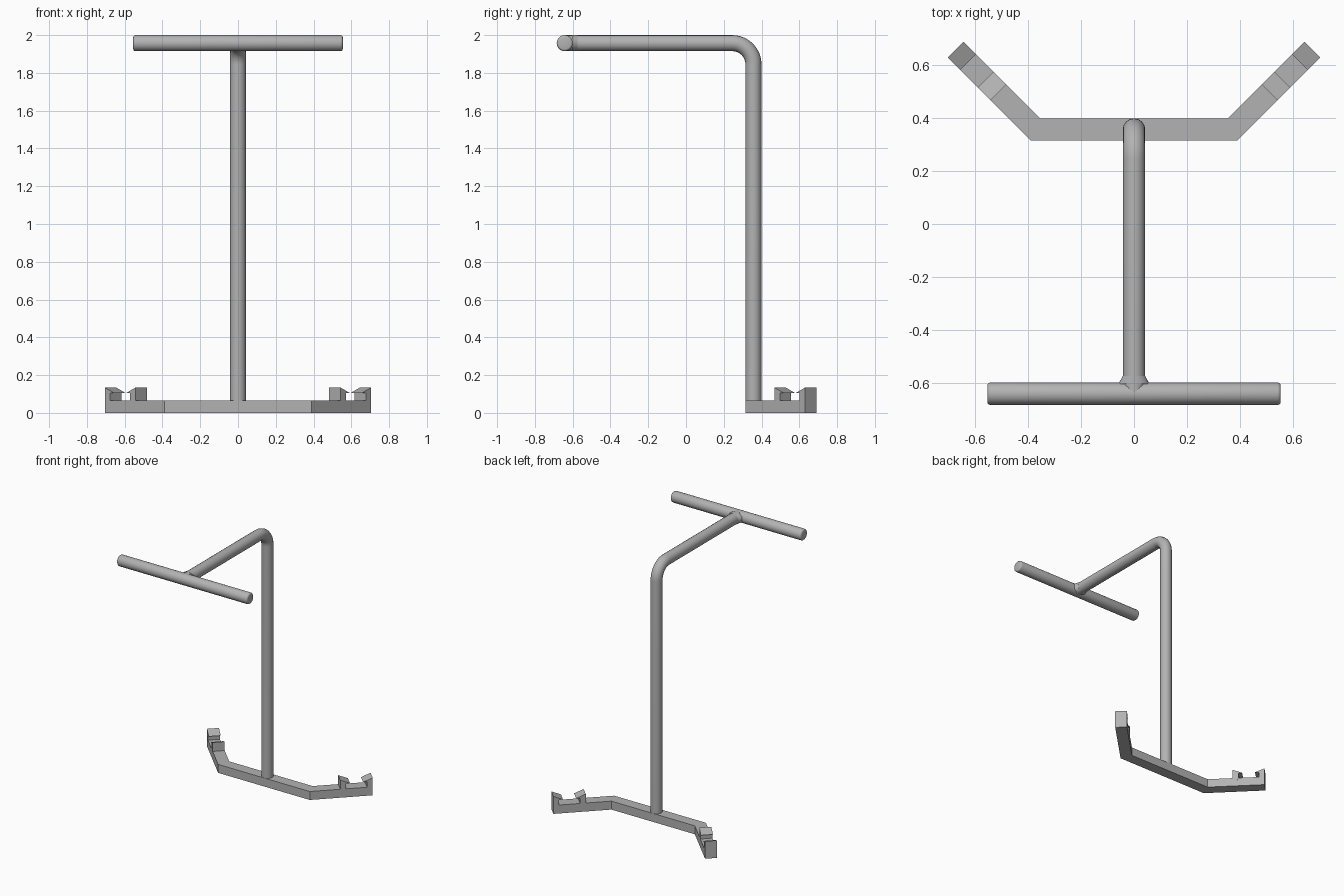
import bpy
import bmesh
import math
from mathutils import Matrix, Vector

if "Cube" in bpy.data.objects:
    bpy.data.objects.remove(bpy.data.objects["Cube"], do_unlink=True)

RADIUS = 0.0425       # tube radius
WIDTH = 0.085         # base bar width
BAR_TOP = 0.065
POLE_Y = 0.357
TOP_Z = 2 - RADIUS
HANDLE_Y = -0.642
COLOUR = (0.45, 0.45, 0.45, 1)

grey = bpy.data.materials.new("plain grey")
grey.use_nodes = True
grey.diffuse_color = COLOUR
grey.node_tree.nodes["Principled BSDF"].inputs["Base Color"].default_value = COLOUR


def add_object(name, bm):
    bmesh.ops.recalc_face_normals(bm, faces=bm.faces)
    mesh = bpy.data.meshes.new(name)
    bm.to_mesh(mesh)
    bm.free()
    mesh.materials.append(grey)
    obj = bpy.data.objects.new(name, mesh)
    bpy.context.collection.objects.link(obj)
    return obj


def prism(name, outline, direction):
    """Extrude a flat outline along a direction."""
    bm = bmesh.new()
    face = bm.faces.new([bm.verts.new(p) for p in outline])
    ext = bmesh.ops.extrude_face_region(bm, geom=[face], use_keep_orig=True)
    moved = [g for g in ext["geom"] if isinstance(g, bmesh.types.BMVert)]
    bmesh.ops.translate(bm, verts=moved, vec=direction)
    return add_object(name, bm)


def smooth(obj):
    bpy.ops.object.select_all(action="DESELECT")
    obj.select_set(True)
    bpy.context.view_layer.objects.active = obj
    bpy.ops.object.shade_smooth_by_angle(angle=math.radians(35))


# Base bar with two arms swept back at 45 degrees
half = [(0.39, 0.315), (0.705, 0.63), (0.645, 0.69), (0.355, 0.40)]
footprint = half + [(-x, y) for x, y in reversed(half)]
prism("base_bar", [(x, y, 0) for x, y in footprint], Vector((0, 0, BAR_TOP)))

# Hooked clip teeth: profile as (distance from arm end, height)
end_tooth = [(0, 0.05), (0, 0.134), (0.068, 0.106), (0.04, 0.104), (0.04, 0.05)]
inner_tooth = [(0.229 - s, z) for s, z in end_tooth]
for side, label in ((1, "left"), (-1, "right")):
    along = Vector((-side, -1, 0)).normalized()
    across = Vector((-side, 1, 0)).normalized()
    corner = Vector((side * 0.705, 0.63, 0))
    for part, profile in (("end_tooth", end_tooth), ("inner_tooth", inner_tooth)):
        prism(f"{label}_{part}",
              [corner + along * s + Vector((0, 0, z)) for s, z in profile],
              across * WIDTH)

# Bent pole swept along a path with a rounded corner
bend = 0.112
path = [(POLE_Y, 0.03)]
for i in range(13):
    a = math.radians(90 * i / 12)
    path.append((POLE_Y - bend + bend * math.cos(a), TOP_Z - bend + bend * math.sin(a)))
path.append((HANDLE_Y, TOP_Z))
curve = bpy.data.curves.new("pole", "CURVE")
curve.dimensions = "3D"
curve.bevel_depth = RADIUS
curve.bevel_resolution = 6
curve.use_fill_caps = True
spline = curve.splines.new("POLY")
spline.points.add(len(path) - 1)
for point, (y, z) in zip(spline.points, path):
    point.co = (0, y, z, 1)
curve.materials.append(grey)
pole = bpy.data.objects.new("pole", curve)
bpy.context.collection.objects.link(pole)
bpy.ops.object.select_all(action="DESELECT")
pole.select_set(True)
bpy.context.view_layer.objects.active = pole
bpy.ops.object.convert(target="MESH")
smooth(bpy.context.view_layer.objects.active)

# Cross handle with softened ends
bm = bmesh.new()
bmesh.ops.create_cone(bm, cap_ends=True, segments=32, radius1=RADIUS, radius2=RADIUS,
                      depth=1.11, matrix=Matrix.Rotation(math.pi / 2, 4, "Y"))
rims = [e for e in bm.edges if abs(e.verts[0].co.x - e.verts[1].co.x) < 0.01]
bmesh.ops.bevel(bm, geom=rims, offset=0.012, segments=3, profile=0.5, affect="EDGES")
handle = add_object("handle", bm)
handle.location = (0, HANDLE_Y, TOP_Z)
smooth(handle)

# Small flared weld where the pole meets the handle
bm = bmesh.new()
bmesh.ops.create_cone(bm, cap_ends=True, segments=32, radius1=RADIUS, radius2=0.058,
                      depth=0.03, matrix=Matrix.Rotation(math.pi / 2, 4, "X"))
bmesh.ops.scale(bm, vec=(1, 1, 0.73), verts=[v for v in bm.verts if v.co.y < 0])
weld = add_object("handle_weld", bm)
weld.location = (0, HANDLE_Y + RADIUS + 0.01, TOP_Z)
smooth(weld)
